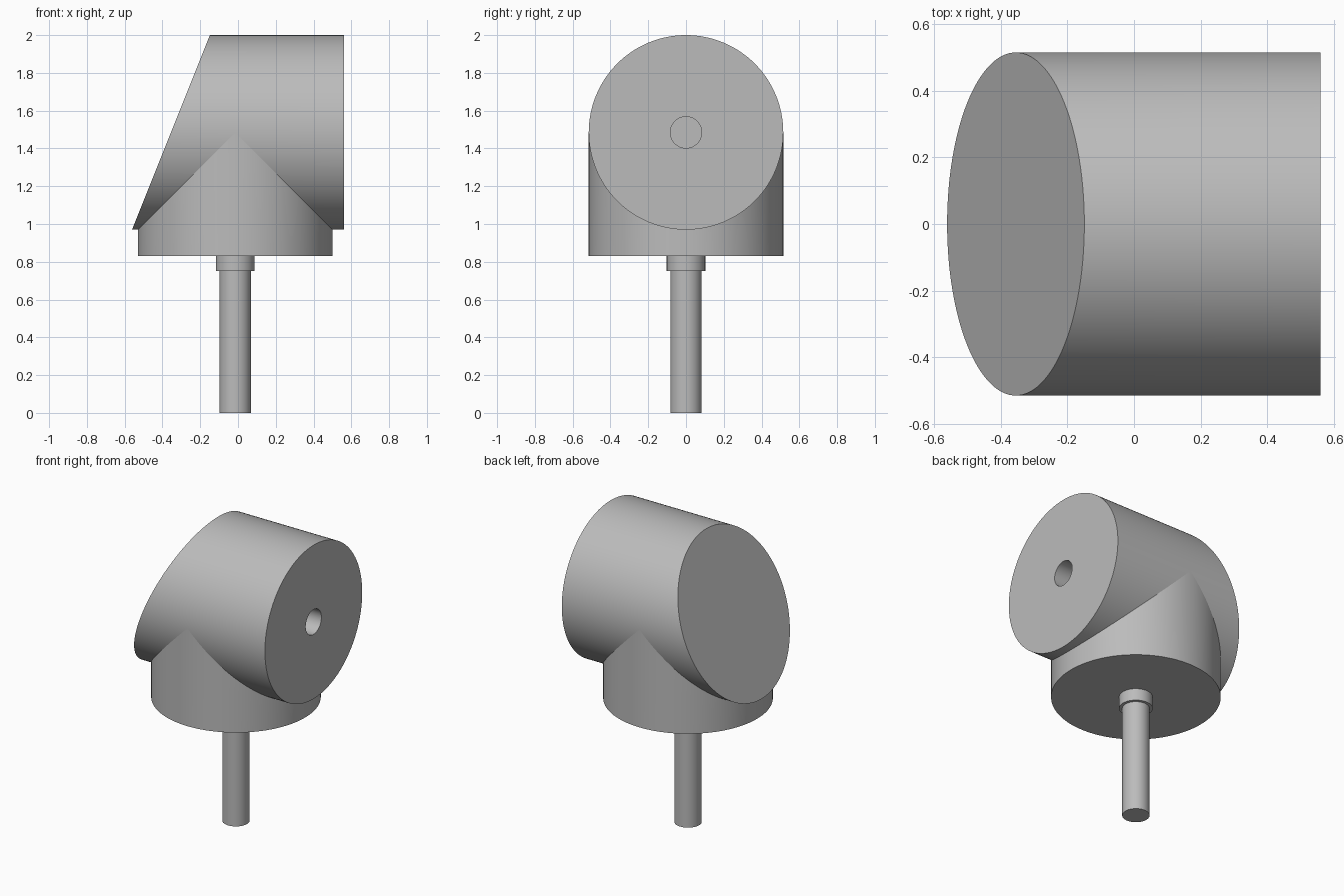
import bpy, bmesh, math
from mathutils import Matrix

if "Cube" in bpy.data.objects:
    bpy.data.objects.remove(bpy.data.objects["Cube"])

grey = bpy.data.materials.new("plain grey")
grey.use_nodes = True
grey.diffuse_color = (0.5, 0.5, 0.5, 1)
grey.node_tree.nodes["Principled BSDF"].inputs["Base Color"].default_value = grey.diffuse_color

SEGMENTS = 128
R = 0.515           # shared radius of head and base
AXIS_X = -0.015     # stem and base axis
HEAD_Z = 2 - R      # head axis height
FRONT = 0.56        # flat end of the head


def lathe(name, profile, matrix, adjust=None):
    """Revolve (radius, height) points about z, then place the part."""
    bm = bmesh.new()
    rings = []
    for r, h in profile:
        if r == 0:
            rings.append([bm.verts.new((0, 0, h))])
            continue
        angles = [math.tau * i / SEGMENTS for i in range(SEGMENTS)]
        rings.append([bm.verts.new((r * math.cos(a), r * math.sin(a), h)) for a in angles])
    for low, high in zip(rings, rings[1:]):
        for i in range(SEGMENTS):
            j = (i + 1) % SEGMENTS
            corners = [low[i % len(low)], low[j % len(low)],
                       high[j % len(high)], high[i % len(high)]]
            bm.faces.new(list(dict.fromkeys(corners)))
    bm.transform(matrix)
    if adjust:
        for v in bm.verts:
            adjust(v.co)
    bmesh.ops.recalc_face_normals(bm, faces=bm.faces)
    mesh = bpy.data.meshes.new(name)
    bm.to_mesh(mesh)
    bm.free()
    mesh.materials.append(grey)
    obj = bpy.data.objects.new(name, mesh)
    bpy.context.collection.objects.link(obj)
    bpy.ops.object.select_all(action="DESELECT")
    obj.select_set(True)
    bpy.context.view_layer.objects.active = obj
    bpy.ops.object.shade_smooth_by_angle(angle=math.radians(30))
    return obj


def slant_back(co):
    """Lean the far end of the head so its top is shorter."""
    if co.x < -0.3:
        co.x += (co.z - HEAD_Z) * 0.4


def saddle_top(co):
    """Fit the upper rim of the base to the underside of the head."""
    if co.z > 1:
        co.z = HEAD_Z - math.sqrt(max(R * R - co.y * co.y, 0))


# Head: horizontal drum with a blind bore in the flat end
bore_r, bore_end = 0.083, 0.1
lathe("head",
      [(0, bore_end), (bore_r, bore_end), (bore_r, FRONT), (R, FRONT), (R, -0.355), (0, -0.355)],
      Matrix.Translation((0, 0, HEAD_Z)) @ Matrix.Rotation(math.pi / 2, 4, "Y"), slant_back)

# Base: upright drum rising into the head
upright = Matrix.Translation((AXIS_X, 0, 0))
lathe("base", [(0, 0.83), (R, 0.83), (R, HEAD_Z)], upright, saddle_top)

# Stem with its collar under the base
lathe("stem", [(0, 0), (0.083, 0), (0.083, 0.75), (0.102, 0.75), (0.102, 0.83)], upright)
